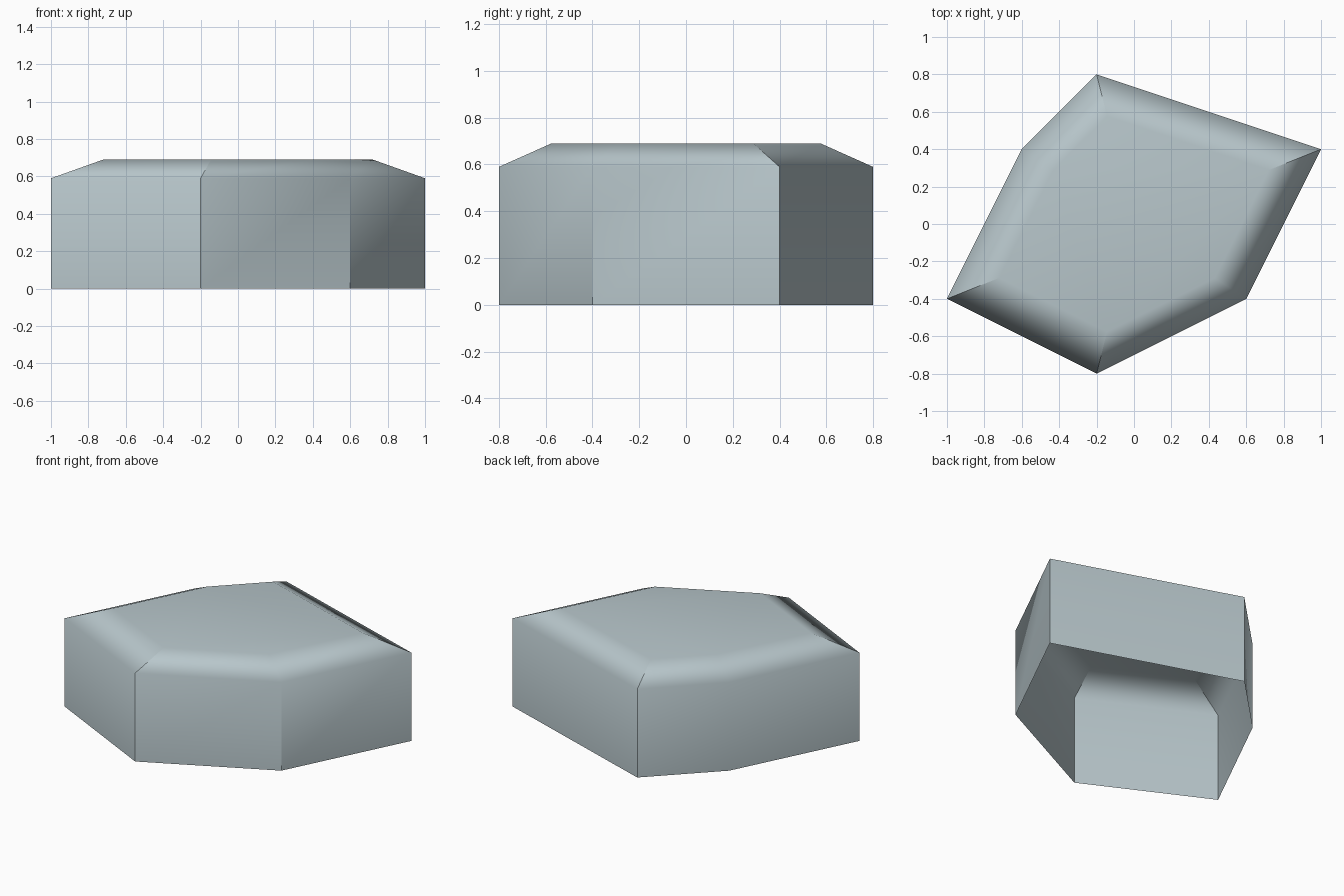
import bpy, bmesh
from mathutils import Vector

if "Cube" in bpy.data.objects:
    bpy.data.objects.remove(bpy.data.objects["Cube"])

# Outline of the shell, counter-clockwise from above
OUTLINE = [(-0.2, 0.8), (-0.6, 0.4), (-1, -0.4), (-0.2, -0.8), (0.6, -0.4), (1, 0.4)]
RINGS = [(1.0, 0.0), (1.0, 0.59), (0.72, 0.69)]   # outline scale, height

bm = bmesh.new()
rings = [[bm.verts.new((x * s, y * s, z)) for x, y in OUTLINE] for s, z in RINGS]
n = len(OUTLINE)

# Walls and sloped rim; the underside stays open
for low, high in zip(rings, rings[1:]):
    for i in range(n):
        j = (i + 1) % n
        bm.faces.new((low[i], low[j], high[j], high[i]))
bm.faces.new(rings[-1])   # flat top

for f in bm.faces:
    f.smooth = True
bm.normal_update()

# Crease the corners that turn sharply in plan
for i in range(n):
    a, b, c = (Vector(OUTLINE[k % n]) for k in (i - 1, i, i + 1))
    turn = (b - a).angle(c - b)
    for level, limit in ((0, 0.52), (1, 0.79)):
        if turn > limit:
            bm.edges.get((rings[level][i], rings[level + 1][i])).smooth = False

mesh = bpy.data.meshes.new("faceted_shell")
bm.to_mesh(mesh)
bm.free()

# Single pale grey colour
mat = bpy.data.materials.new("pale blue grey")
mat.diffuse_color = (0.48, 0.57, 0.60, 1)
mat.use_nodes = True
mat.node_tree.nodes["Principled BSDF"].inputs["Base Color"].default_value = mat.diffuse_color
mesh.materials.append(mat)

shell = bpy.data.objects.new("faceted_shell", mesh)
bpy.context.collection.objects.link(shell)

# Large faces keep flat shading, the rim blends between them
wn = shell.modifiers.new("weighted_normals", 'WEIGHTED_NORMAL')
wn.keep_sharp = True
